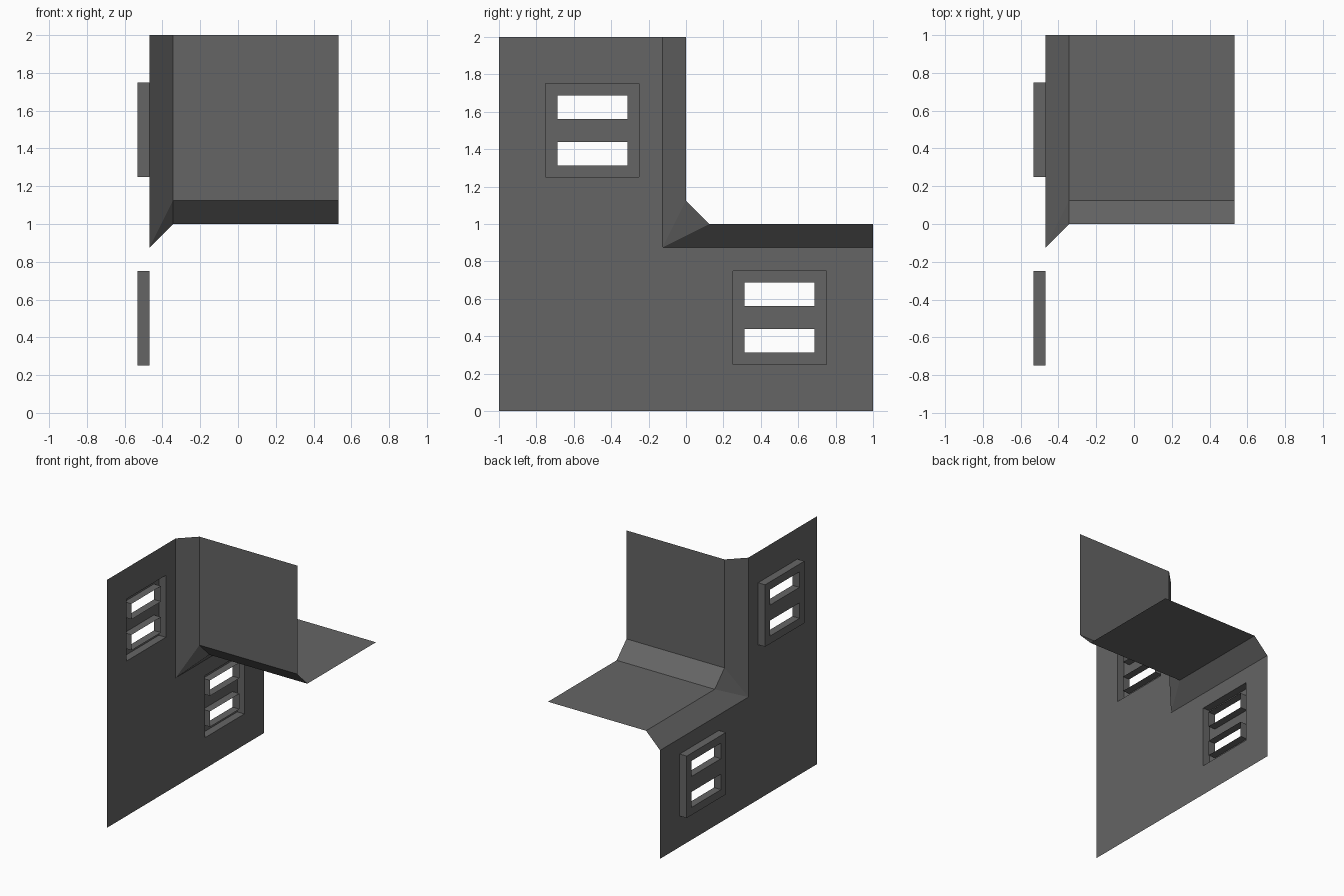
import bpy, bmesh
from mathutils import Vector

if "Cube" in bpy.data.objects:
    bpy.data.objects.remove(bpy.data.objects["Cube"])

mat = bpy.data.materials.new("dark grey")
mat.diffuse_color = (0.13, 0.13, 0.13, 1)
mat.use_nodes = True
mat.node_tree.nodes["Principled BSDF"].inputs["Base Color"].default_value = mat.diffuse_color

WALL, OUT, IN, END = -0.46875, -0.53125, -0.34375, 0.53125
T = 0.0625   # frame border and depth


def build(name, faces):
    """faces: list of (points, outward direction)"""
    bm = bmesh.new()
    for pts, out in faces:
        f = bm.faces.new([bm.verts.new(p) for p in pts])
        f.normal_update()
        if f.normal.dot(Vector(out)) < 0:
            f.normal_flip()
    bmesh.ops.remove_doubles(bm, verts=bm.verts, dist=1e-4)
    me = bpy.data.meshes.new(name)
    bm.to_mesh(me)
    bm.free()
    me.materials.append(mat)
    ob = bpy.data.objects.new(name, me)
    bpy.context.collection.objects.link(ob)


def panel(x, ys, zs, skip):
    """Grid of faces in a plane of constant x, leaving out cells chosen by skip(y, z)"""
    faces = []
    for y0, y1 in zip(ys, ys[1:]):
        for z0, z1 in zip(zs, zs[1:]):
            if not skip((y0 + y1) / 2, (z0 + z1) / 2):
                faces.append(([(x, y0, z0), (x, y1, z0), (x, y1, z1), (x, y0, z1)], (-1, 0, 0)))
    return faces


def sleeve(y0, y1, z0, z1, s):
    """Four sides between wall plane and frame plane; s=1 faces outward, -1 inward"""
    def side(a, b, n):
        return ([(WALL, *a), (WALL, *b), (OUT, *b), (OUT, *a)], n)
    return [side((y0, z0), (y1, z0), (0, 0, -s)), side((y0, z1), (y1, z1), (0, 0, s)),
            side((y0, z0), (y0, z1), (0, -s, 0)), side((y1, z0), (y1, z1), (0, s, 0))]


windows = [(0.25, 0.25), (-0.75, 1.25)]   # lower corner of each 0.5 square


# Side wall, L-shaped with window openings
def wall_gap(y, z):
    return (y > -0.125 and z > 0.875) or any(
        a < y < a + 0.5 and b < z < b + 0.5 for a, b in windows)


build("side_wall", panel(WALL, [-1, -0.75, -0.25, -0.125, 0.25, 0.75, 1],
                         [0, 0.25, 0.75, 0.875, 1.25, 1.75, 2], wall_gap))

# Raised window frames with two slots each
for i, (a, b) in enumerate(windows):
    ys = [a, a + T, a + 0.5 - T, a + 0.5]
    zs = [b, b + T, b + 3 * T, b + 5 * T, b + 7 * T, b + 0.5]
    slots = [(ys[1], ys[2], zs[k], zs[k + 1]) for k in (1, 3)]
    faces = panel(OUT, ys, zs, lambda y, z: any(
        s[0] < y < s[1] and s[2] < z < s[3] for s in slots))
    faces += sleeve(a, a + 0.5, b, b + 0.5, 1)
    for s in slots:
        faces += sleeve(*s, -1)
    build(f"window_frame_{i + 1}", faces)

# Ledge, riser and the chamfers joining them to the wall
A, B, C = (WALL, -0.125, 0.875), (IN, 0, 1.125), (IN, 0.125, 1)
build("ledge_and_riser", [
    ([C, (END, 0.125, 1), (END, 1, 1), (IN, 1, 1)], (0, 0, 1)),
    ([B, (END, 0, 1.125), (END, 0, 2), (IN, 0, 2)], (0, 1, 0)),
    ([B, C, (END, 0.125, 1), (END, 0, 1.125)], (0, 1, 1)),
    ([A, C, (IN, 1, 1), (WALL, 1, 0.875)], (-1, 0, 1)),
    ([A, B, (IN, 0, 2), (WALL, -0.125, 2)], (-1, 1, 0)),
    ([A, B, C], (-1, 1, 1)),
])
